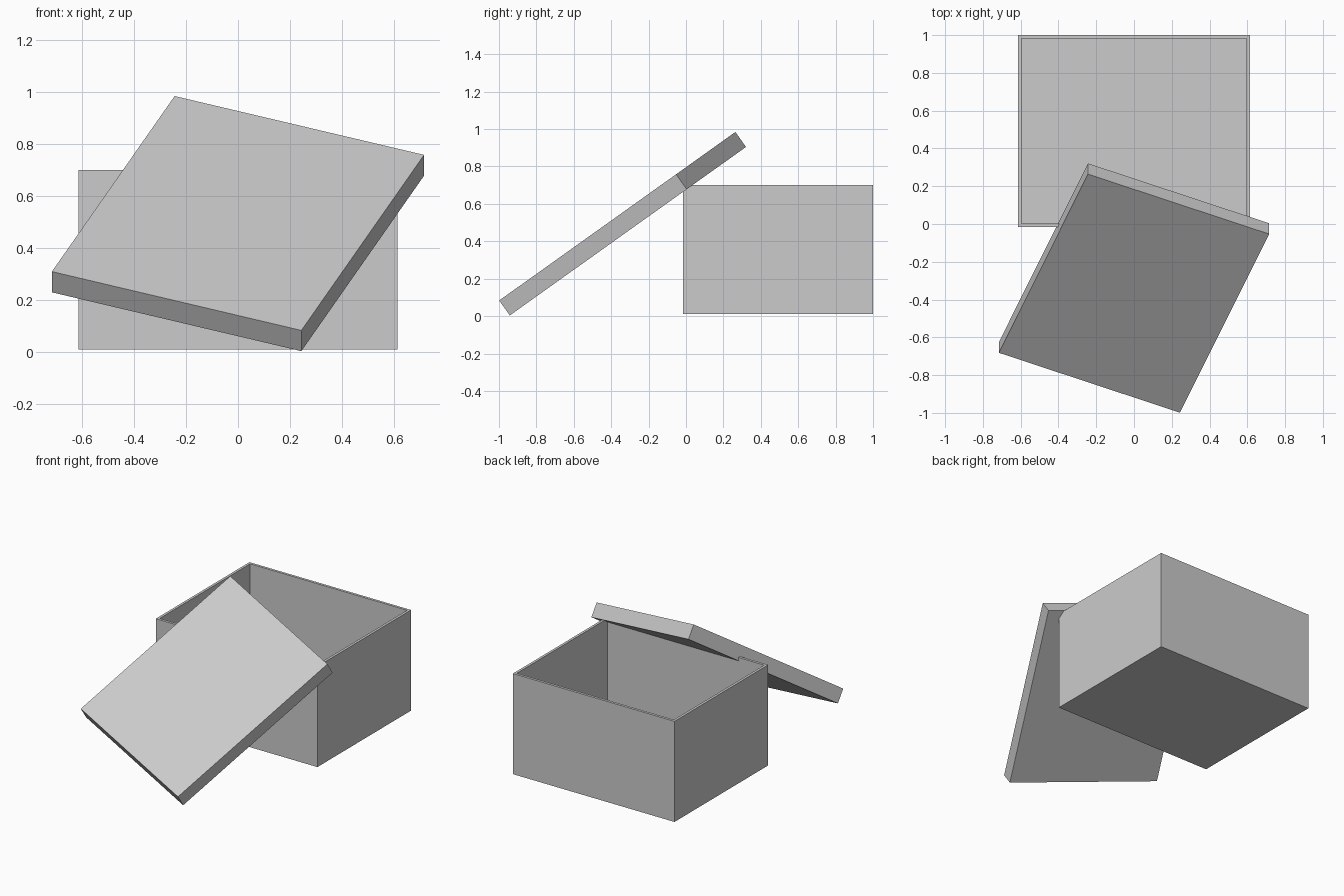
import bpy
import bmesh
from math import radians
from mathutils import Matrix, Vector

cube = bpy.data.objects.get("Cube")
if cube:
    bpy.data.objects.remove(cube, do_unlink=True)

# Single plain grey
grey = bpy.data.materials.new("light_grey")
grey.use_nodes = True
colour = (0.6, 0.6, 0.6, 1.0)
grey.diffuse_color = colour
grey.node_tree.nodes["Principled BSDF"].inputs["Base Color"].default_value = colour


def block(bm, size, matrix):
    """Add a box of the given size and return its faces."""
    verts = bmesh.ops.create_cube(bm, size=1)["verts"]
    bmesh.ops.transform(bm, matrix=matrix @ Matrix.Diagonal((*size, 1)), verts=verts)
    return list({f for v in verts for f in v.link_faces})


def finish(name, bm):
    mesh = bpy.data.meshes.new(name)
    bm.to_mesh(mesh)
    bm.free()
    mesh.materials.append(grey)
    obj = bpy.data.objects.new(name, mesh)
    bpy.context.collection.objects.link(obj)
    return obj


# Open box: inset the top face for the rim, then sink it to form the inside
wall = 0.025
width, depth, height = 1.226, 1.015, 0.69
bm = bmesh.new()
faces = block(bm, (width, depth, height), Matrix.Translation((0, 0.4925, 0.01 + height / 2)))
top = max(faces, key=lambda f: f.calc_center_median().z)
bmesh.ops.inset_region(bm, faces=[top], thickness=wall)
well = bmesh.ops.extrude_discrete_faces(bm, faces=[top])["faces"][0]
bmesh.ops.translate(bm, verts=well.verts, vec=Vector((0, 0, wall - height)))
finish("box", bm)

# Solid lid leaning on the front rim, twisted within its own plane
bm = bmesh.new()
pose = (Matrix.Translation((0, -0.339, 0.494))
        @ Matrix.Rotation(radians(35.5), 4, "X")
        @ Matrix.Rotation(radians(-22.1), 4, "Z"))
block(bm, (1.035, 1.254, 0.098), pose)
finish("lid", bm)
